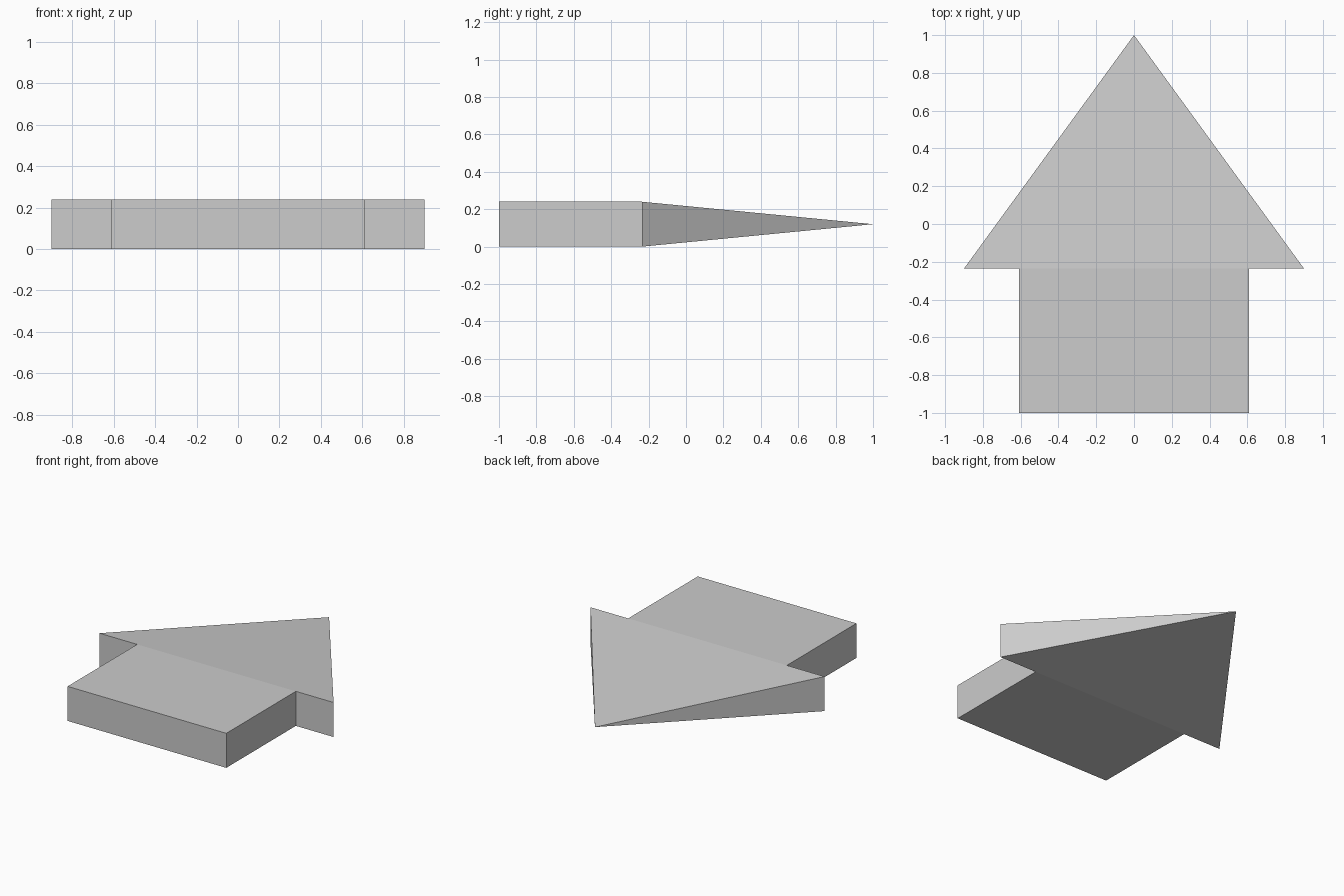
import bpy, bmesh

if "Cube" in bpy.data.objects:
    bpy.data.objects.remove(bpy.data.objects["Cube"])

SHAFT_W, HEAD_W = 0.61, 0.90      # half widths
TAIL_Y, NECK_Y, TIP_Y = -1.0, -0.236, 1.0
THICK = 0.24

grey = bpy.data.materials.new("grey")
grey.diffuse_color = (0.604, 0.604, 0.604, 1)
grey.use_nodes = True
grey.node_tree.nodes["Principled BSDF"].inputs["Base Color"].default_value = grey.diffuse_color

# Outline of the arrow without its tip, from one barb round the tail to the other
outline = [(-HEAD_W, NECK_Y), (-SHAFT_W, NECK_Y), (-SHAFT_W, TAIL_Y),
           (SHAFT_W, TAIL_Y), (SHAFT_W, NECK_Y), (HEAD_W, NECK_Y)]

bm = bmesh.new()
low = [bm.verts.new((x, y, 0)) for x, y in outline]
high = [bm.verts.new((x, y, THICK)) for x, y in outline]
tip = bm.verts.new((0, TIP_Y, THICK / 2))

# Shaft and shoulder walls
for i in range(len(outline) - 1):
    bm.faces.new((low[i], low[i + 1], high[i + 1], high[i]))

# Flat shaft and sloping head, above and below
for ring in (low, high):
    bm.faces.new(ring[1:5])
    for a, b in ((0, 1), (1, 4), (4, 5)):
        bm.faces.new((ring[a], ring[b], tip))

# Tapering sides of the head
for i in (0, 5):
    bm.faces.new((low[i], high[i], tip))

bmesh.ops.recalc_face_normals(bm, faces=bm.faces)
mesh = bpy.data.meshes.new("arrow")
bm.to_mesh(mesh)
bm.free()
mesh.materials.append(grey)
bpy.context.collection.objects.link(bpy.data.objects.new("arrow", mesh))
